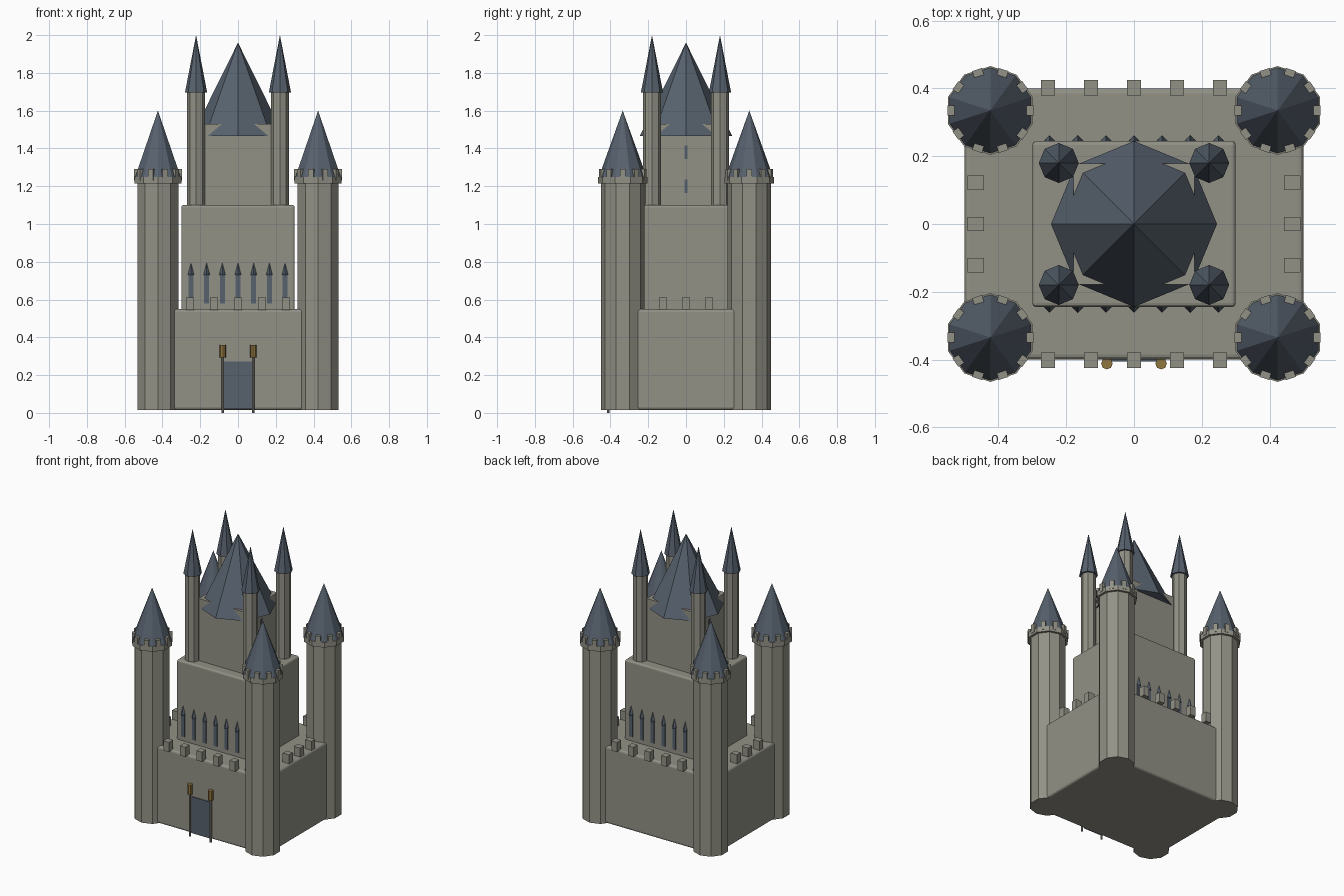
import bpy, math

if "Cube" in bpy.data.objects:
    bpy.data.objects.remove(bpy.data.objects["Cube"])


def material(name, rgb):
    m = bpy.data.materials.new(name)
    m.diffuse_color = (*rgb, 1)
    m.use_nodes = True
    m.node_tree.nodes["Principled BSDF"].inputs["Base Color"].default_value = m.diffuse_color
    return m


STONE = material("stone", (0.29, 0.285, 0.24))
SLATE = material("slate", (0.095, 0.12, 0.155))
GOLD = material("gold", (0.28, 0.18, 0.05))


def finish(name, mat):
    ob = bpy.context.object
    ob.name = name
    ob.data.materials.append(mat)
    return ob


def box(name, x, y, z, mat=STONE, bevel=0, turn=0):
    """Box from (min, max) pairs on each axis, turned about its own centre."""
    ranges = (x, y, z)
    bpy.ops.mesh.primitive_cube_add(size=1, location=[(a + b) / 2 for a, b in ranges])
    ob = bpy.context.object
    ob.scale = [b - a for a, b in ranges]
    bpy.ops.object.transform_apply(location=False, rotation=False, scale=True)
    ob.rotation_euler.z = turn
    if bevel:
        mod = ob.modifiers.new("soft_edges", "BEVEL")
        mod.width = bevel
        mod.segments = 3
    return finish(name, mat)


def block(name, cx, cy, w, d, z, mat=STONE, bevel=0, turn=0):
    return box(name, (cx - w / 2, cx + w / 2), (cy - d / 2, cy + d / 2), z, mat, bevel, turn)


def column(name, x, y, r, z0, z1, sides, mat=STONE):
    bpy.ops.mesh.primitive_cylinder_add(vertices=sides, radius=r, depth=z1 - z0,
                                        location=(x, y, (z0 + z1) / 2))
    return finish(name, mat)


def spire(name, x, y, r, z0, z1, sides, mat=SLATE):
    bpy.ops.mesh.primitive_cone_add(vertices=sides, radius1=r, radius2=0, depth=z1 - z0,
                                    location=(x, y, (z0 + z1) / 2))
    return finish(name, mat)


# Stepped main body
block("base_wall", 0, 0, 1.0, 0.80, (0.015, 0.55), bevel=0.015)
block("keep", 0, 0, 0.60, 0.49, (0.50, 1.10), bevel=0.012)
block("upper_keep", 0, 0, 0.356, 0.356, (1.05, 1.53))
spire("main_roof", 0, 0, 0.245, 1.465, 1.96, 8)

CORNERS = [(sx, sy) for sx in (-1, 1) for sy in (-1, 1)]

# Corner towers with a crown of battlements
for sx, sy in CORNERS:
    x, y = sx * 0.424, sy * 0.335
    column("tower", x, y, 0.115, 0.015, 1.23, 10)
    column("tower_crown", x, y, 0.131, 1.215, 1.25, 10)
    spire("tower_roof", x, y, 0.128, 1.245, 1.60, 10)
    for i in range(10):
        a = math.radians(18 + 36 * i)
        block("tower_merlon", x + 0.115 * math.sin(a), y + 0.115 * math.cos(a),
              0.03, 0.024, (1.23, 1.29), turn=-a)

# Slim turrets on the keep
for sx, sy in CORNERS:
    x, y = sx * 0.222, sy * 0.18
    column("turret", x, y, 0.047, 1.05, 1.70, 8)
    spire("turret_roof", x, y, 0.059, 1.695, 2.0, 8)

# Battlements along the base wall
for s in (-1, 1):
    for i in range(-2, 3):
        block("wall_merlon", i * 0.127, s * 0.402, 0.042, 0.045, (0.545, 0.612))
    for i in (-1, 0, 1):
        block("side_merlon", s * 0.467, i * 0.122, 0.048, 0.042, (0.545, 0.612))

# Pointed windows on front and back of the keep, slits on the upper sides
for s in (-1, 1):
    for i in range(-3, 4):
        x = i * 0.083
        block("window", x, s * 0.2455, 0.026, 0.009, (0.58, 0.74), SLATE)
        spire("window_point", x, s * 0.245, 0.017, 0.73, 0.795, 4)
    for z in (1.165, 1.345):
        block("slit_window", s * 0.178, 0, 0.009, 0.018, (z, z + 0.07), SLATE)

# Door and torches
block("door", 0, -0.401, 0.148, 0.009, (0.02, 0.272), SLATE)
for s in (-1, 1):
    column("torch_pole", s * 0.08, -0.412, 0.007, 0.0, 0.30, 8)
    column("torch_head", s * 0.08, -0.412, 0.017, 0.292, 0.36, 8, GOLD)
